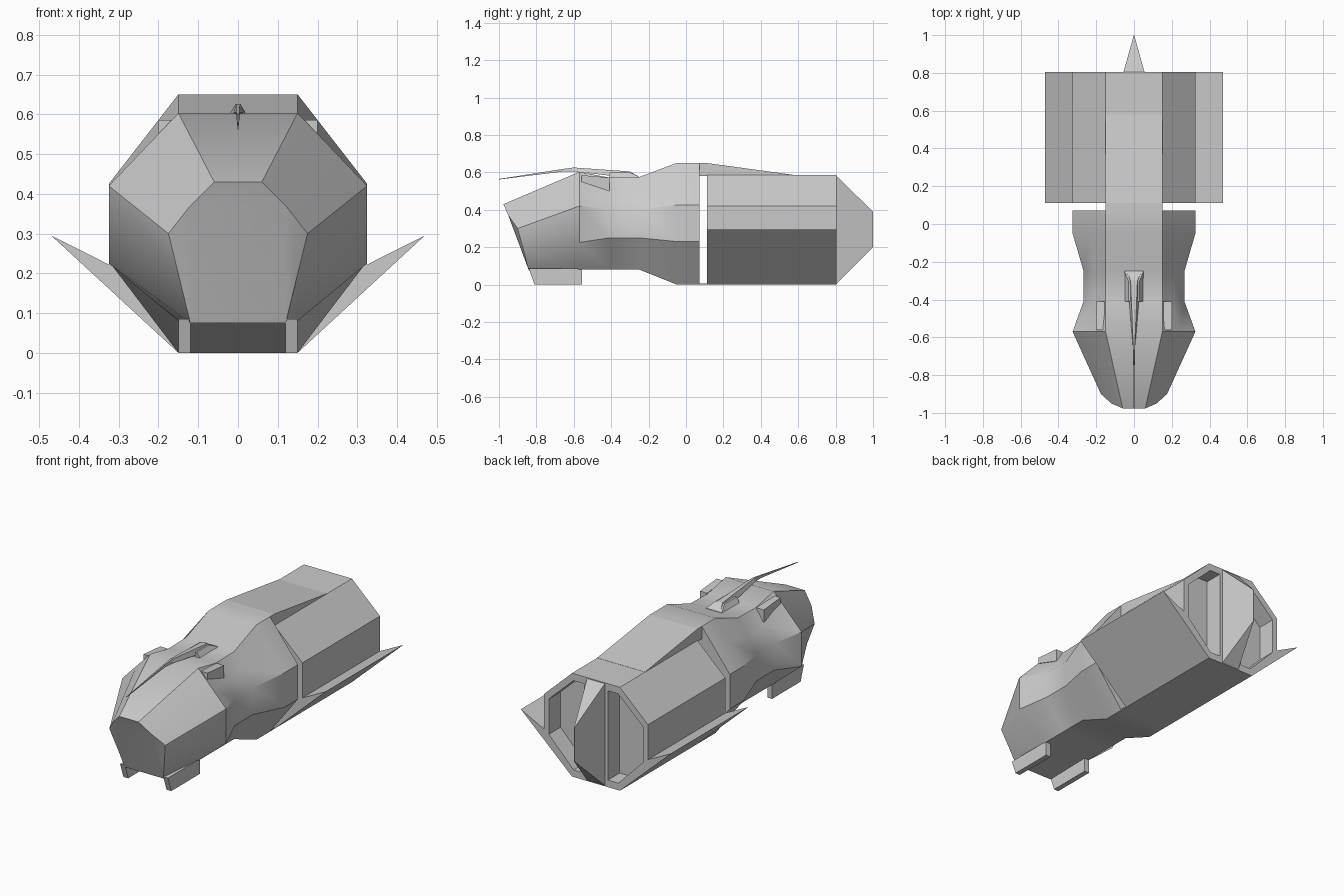
import bpy, bmesh

if "Cube" in bpy.data.objects:
    bpy.data.objects.remove(bpy.data.objects["Cube"])


def loft(name, rings, front_cap=None):
    """Skin a list of rings (equal point counts); optionally custom faces for the first cap."""
    bm = bmesh.new()
    rows = [[bm.verts.new(p) for p in r] for r in rings]
    n = len(rows[0])
    for a, b in zip(rows, rows[1:]):
        for i in range(n):
            j = (i + 1) % n
            bm.faces.new((a[i], a[j], b[j], b[i]))
    for f in front_cap or [range(n)]:
        bm.faces.new([rows[0][i] for i in f])
    bm.faces.new(rows[-1])
    bmesh.ops.recalc_face_normals(bm, faces=bm.faces)
    me = bpy.data.meshes.new(name)
    bm.to_mesh(me)
    bm.free()
    ob = bpy.data.objects.new(name, me)
    bpy.context.collection.objects.link(ob)
    return ob


def prism_y(name, xz, y0, y1):
    return loft(name, [[(x, y, z) for x, z in xz] for y in (y0, y1)])


def prism_x(name, yz, x0, x1):
    return loft(name, [[(x, y, z) for y, z in yz] for x in (x0, x1)])


def mirror(ob):
    m = ob.modifiers.new("mirror", 'MIRROR')
    m.use_axis = (True, False, False)
    return ob


def mirrored_ring(half):
    return half + [(-x, y, z) for x, y, z in reversed(half)]


# Front hull: eight-sided body with a slanted nose
def section(y, top, bx, bz, cz, bottom):
    return mirrored_ring([(.15, y, top), ((.15 + bx) / 2, y, (top + bz) / 2),
                          (bx, y, bz), (bx, y, cz), (.15, y, bottom)])


nose = mirrored_ring([(.06, -.976, .43), (.12, -.95, .37), (.175, -.9, .30),
                      (.148, -.87, .19), (.12, -.84, .075)])
hull = loft("front_hull", [
    nose,
    section(-.57, .603, .325, .42, .225, .08),
    section(-.41, .572, .267, .40, .25, .08),
    section(-.25, .575, .267, .40, .25, .08),
    section(-.05, .65, .325, .425, .23, 0),
    section(.072, .65, .325, .425, .23, 0)],
    [(0, 9, 8, 1), (1, 8, 5, 4), (1, 2, 3, 4), (8, 7, 6, 5)])
bpy.context.view_layer.objects.active = hull
hull.select_set(True)
bpy.ops.object.shade_smooth_by_angle(angle=.6)
hull.select_set(False)

# Rear body with swept lower side fins
half = [(.15, .585), (.325, .42), (.325, .222), (.47, .295), (.15, 0)]
rear = prism_y("rear_body", half + [(-x, z) for x, z in reversed(half)], .112, .805)

# Recessed engine bays in the rear face
bay = [(.075, .545), (.14, .545), (.295, .40), (.295, .20), (.14, .04), (.075, .04)]
for s in (1, -1):
    cutter = prism_y("bay_cutter", [(s * x, z) for x, z in bay], .7, .9)
    cutter.hide_render = True
    cutter.hide_set(True)
    cut = rear.modifiers.new("bay", 'BOOLEAN')
    cut.operation = 'DIFFERENCE'
    cut.object = cutter

# Sloping roof spine and belly strip bridging the gap
prism_x("roof_spine", [(.06, .65), (.11, .65), (.58, .586), (.58, .58), (.06, .58)], -.15, .15)
prism_x("belly_strip", [(.06, 0), (.12, 0), (.12, .006), (.06, .006)], -.15, .15)

# Tail wedge
loft("tail_wedge", [
    [(-.057, .8, .585), (.057, .8, .585), (.057, .8, 0), (-.057, .8, 0)],
    [(-.001, 1, .39), (.001, 1, .39), (.001, 1, .20), (-.001, 1, .20)]])

# Landing skids under the nose
mirror(prism_x("front_skid", [(-.84, .085), (-.81, 0), (-.555, 0), (-.555, .085)], .12, .15))

# Small raised vents on the shoulders
mirror(prism_x("shoulder_vent", [(-.56, .585), (-.41, .572), (-.41, .50), (-.56, .55)], .155, .2))

# Roof antenna: tapered blade on a flat foot
def blade(y, w0, z0, w1, z1):
    return [(-w0, y, z0), (w0, y, z0), (w1, y, z1), (-w1, y, z1)]


loft("antenna_blade", [
    blade(-.25, .045, .565, .04, .576),
    blade(-.30, .035, .57, .018, .605),
    blade(-.60, .01, .605, .006, .626),
    blade(-.66, .005, .604, .004, .618),
    blade(-1.0, .001, .562, .001, .565)])
loft("antenna_foot", [
    blade(-.41, .055, .56, .03, .60),
    blade(-.30, .058, .56, .03, .60),
    blade(-.25, .058, .56, .05, .577)])
